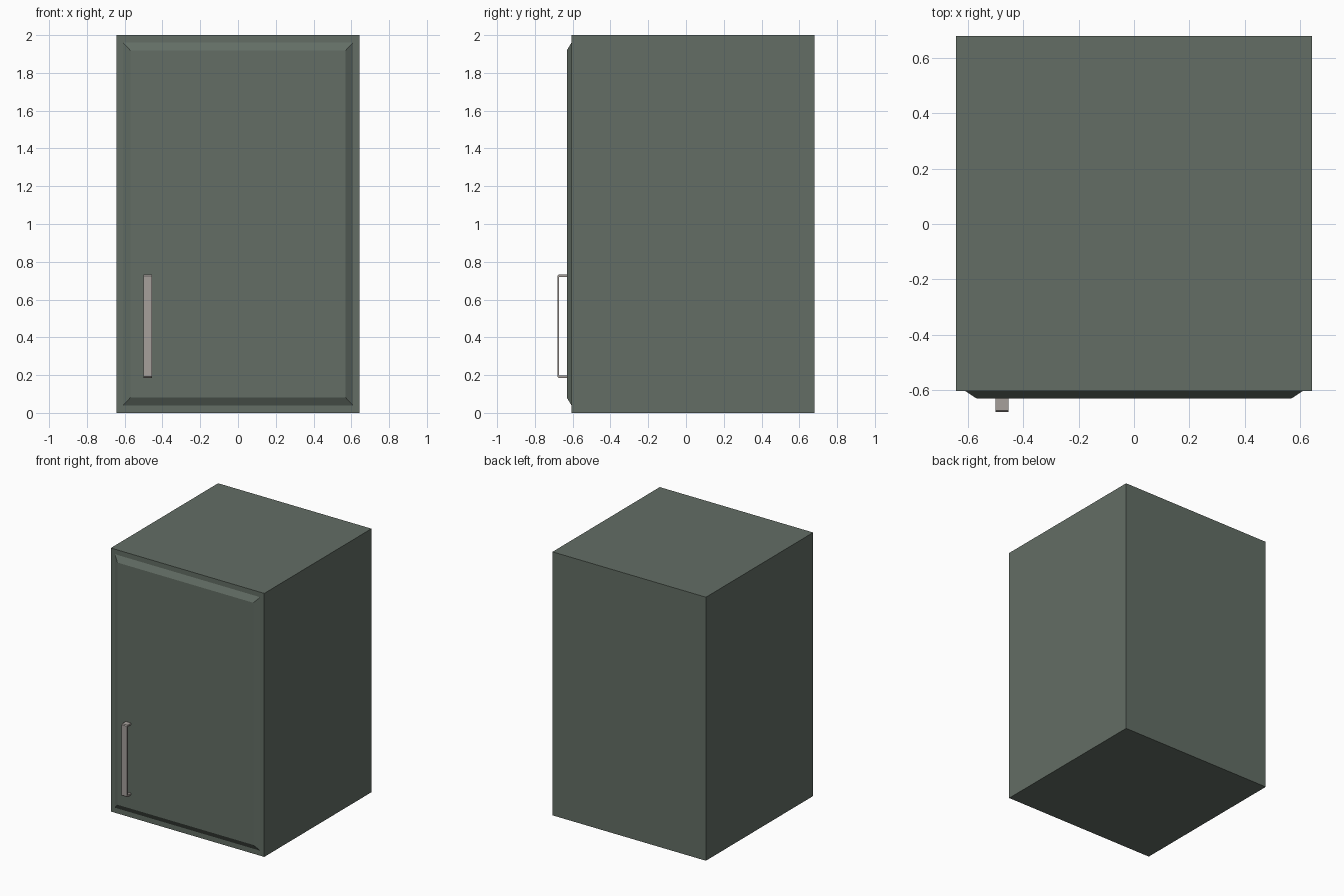
import bpy, bmesh

if "Cube" in bpy.data.objects:
    bpy.data.objects.remove(bpy.data.objects["Cube"])


def material(name, rgb):
    mat = bpy.data.materials.new(name)
    mat.diffuse_color = (*rgb, 1)
    mat.use_nodes = True
    mat.node_tree.nodes["Principled BSDF"].inputs["Base Color"].default_value = mat.diffuse_color
    return mat


def finish(name, bm, mat):
    bmesh.ops.recalc_face_normals(bm, faces=bm.faces)
    mesh = bpy.data.meshes.new(name)
    bm.to_mesh(mesh)
    bm.free()
    mesh.materials.append(mat)
    obj = bpy.data.objects.new(name, mesh)
    bpy.context.collection.objects.link(obj)
    return obj


def box(lo, hi):
    bm = bmesh.new()
    bmesh.ops.create_cube(bm, size=1)
    for v in bm.verts:
        for i in range(3):
            v.co[i] = hi[i] if v.co[i] > 0 else lo[i]
    return bm


paint = material("green_grey_paint", (0.125, 0.155, 0.13))
metal = material("brushed_metal", (0.38, 0.35, 0.33))

BODY_FRONT, DOOR_FRONT, HANDLE_FRONT = -0.605, -0.631, -0.681

# Cabinet body
finish("cabinet_body", box((-0.644, BODY_FRONT, 0), (0.644, 0.681, 2)), paint)

# Door panel, its front face inset on all sides to form the sloped edge
door = box((-0.61, DOOR_FRONT, 0.038), (0.61, BODY_FRONT, 1.962))
for v in door.verts:
    if v.co.y < (DOOR_FRONT + BODY_FRONT) / 2:
        v.co.x -= 0.04 if v.co.x > 0 else -0.04
        v.co.z -= 0.043 if v.co.z > 1 else -0.043
finish("door_panel", door, paint)

# Handle: bent flat bar, lower half of the side profile mirrored to the top
MID_Z, HALF, LEG, PLATE, CHAMFER = 0.459, 0.273, 0.013, 0.009, 0.006
lower_outer = [(DOOR_FRONT, -HALF), (HANDLE_FRONT + CHAMFER, -HALF),
               (HANDLE_FRONT, -HALF + CHAMFER)]
lower_inner = [(HANDLE_FRONT + PLATE, -HALF + LEG), (DOOR_FRONT, -HALF + LEG)]


def flip(points):
    return [(y, -z) for y, z in reversed(points)]


profile = lower_outer + flip(lower_outer) + flip(lower_inner) + lower_inner
bar = bmesh.new()
face = bar.faces.new([bar.verts.new((-0.501, y, MID_Z + z)) for y, z in profile])
side = bmesh.ops.extrude_face_region(bar, geom=[face])["geom"]
bmesh.ops.translate(bar, vec=(0.046, 0, 0),
                    verts=[g for g in side if isinstance(g, bmesh.types.BMVert)])
finish("door_handle", bar, metal)
